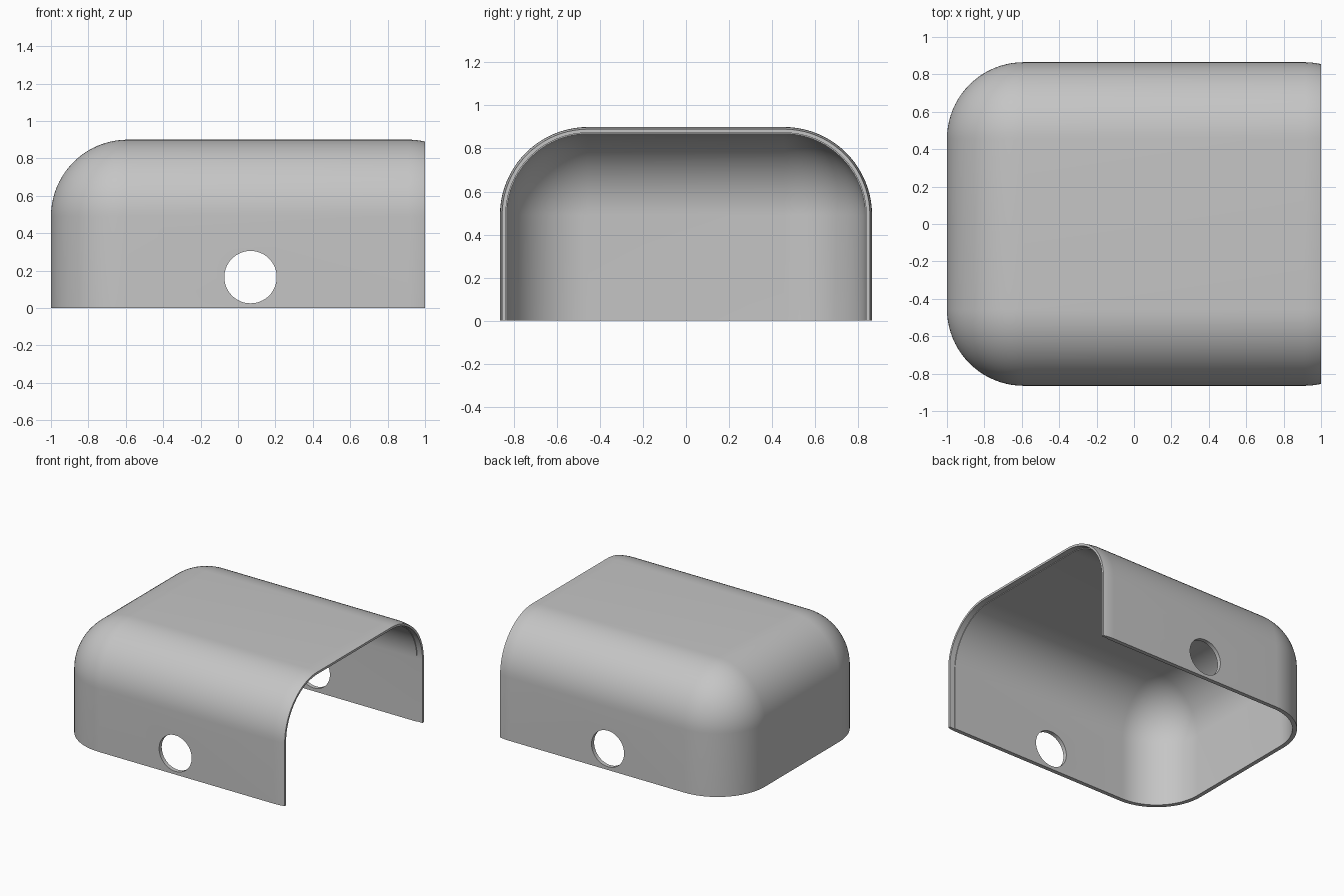
import bpy, bmesh
from math import sin, cos, pi, sqrt

cube = bpy.data.objects.get("Cube")
if cube:
    bpy.data.objects.remove(cube, do_unlink=True)

# Main dimensions: core is the box that the rounding radius is swept around
RADIUS, WALL = 0.41, 0.032
CORE_X, CORE_Y, CORE_Z = -0.59, 0.455, 0.49
TAPER_X, RIM_X = 0.91, 1.0
STEPS = 20

grey = bpy.data.materials.new("plain grey")
grey.use_nodes = True
colour = (0.56, 0.56, 0.56, 1)
grey.diffuse_color = colour
grey.node_tree.nodes["Principled BSDF"].inputs["Base Color"].default_value = colour


def arch(bm, x, rho):
    """Open arch section at x, offset by rho from the core."""
    pts = [(CORE_Y + rho, 0)]
    for side in (0, 1):
        for i in range(STEPS + 1):
            a = (side + i / STEPS) * pi / 2
            cy = -CORE_Y if side else CORE_Y
            pts.append((cy + rho * cos(a), CORE_Z + rho * sin(a)))
    pts.append((-CORE_Y - rho, 0))
    return [bm.verts.new((x, y, z)) for y, z in pts]


def rounded_end(r):
    """Stations (x, rho) of the quarter-round closed end."""
    return [(CORE_X - r * cos(i / STEPS * pi / 2), r * sin(i / STEPS * pi / 2))
            for i in range(STEPS + 1)]


# Outer skin, with a slight inward taper at the open rim
outer = rounded_end(RADIUS)
for i in range(7):
    dx = (RIM_X - TAPER_X) * i / 6
    outer.append((TAPER_X + dx, sqrt(RADIUS ** 2 - dx ** 2)))

# Inner skin, with a shallow rebate behind the rim
ri = RADIUS - WALL
inner = rounded_end(ri) + [(0.955, ri), (0.955, ri + 0.005), (RIM_X, ri + 0.005)]

# Loft outside, rim and inside as one surface
bm = bmesh.new()
rings = [arch(bm, x, rho) for x, rho in outer + inner[::-1]]
for a, b in zip(rings, rings[1:]):
    for i in range(len(a) - 1):
        bm.faces.new((a[i], a[i + 1], b[i + 1], b[i]))
for ring in (rings[0], rings[-1]):
    bm.faces.new((ring[0], ring[1], ring[-2], ring[-1]))
bmesh.ops.remove_doubles(bm, verts=bm.verts[:], dist=1e-5)
# Bottom edge of the wall
bmesh.ops.holes_fill(bm, edges=[e for e in bm.edges if e.is_boundary], sides=0)
bmesh.ops.recalc_face_normals(bm, faces=bm.faces[:])
mesh = bpy.data.meshes.new("cover_shell")
bm.to_mesh(mesh)
bm.free()
mesh.materials.append(grey)
shell = bpy.data.objects.new("cover_shell", mesh)
bpy.context.collection.objects.link(shell)

# Round hole through both side walls
bpy.ops.mesh.primitive_cylinder_add(vertices=64, radius=0.14, depth=3,
                                    location=(0.067, 0, 0.165), rotation=(pi / 2, 0, 0))
cutter = bpy.context.object
cutter.name = "hole_cutter"
cutter.hide_render = True
cutter.data.materials.append(grey)

bpy.ops.object.select_all(action='DESELECT')
shell.select_set(True)
bpy.context.view_layer.objects.active = shell
cut = shell.modifiers.new("side_holes", 'BOOLEAN')
cut.operation = 'DIFFERENCE'
cut.solver = 'EXACT'
cut.object = cutter
bpy.ops.object.modifier_apply(modifier=cut.name)
bpy.data.objects.remove(cutter, do_unlink=True)
bpy.ops.object.shade_smooth_by_angle(angle=pi / 6)
